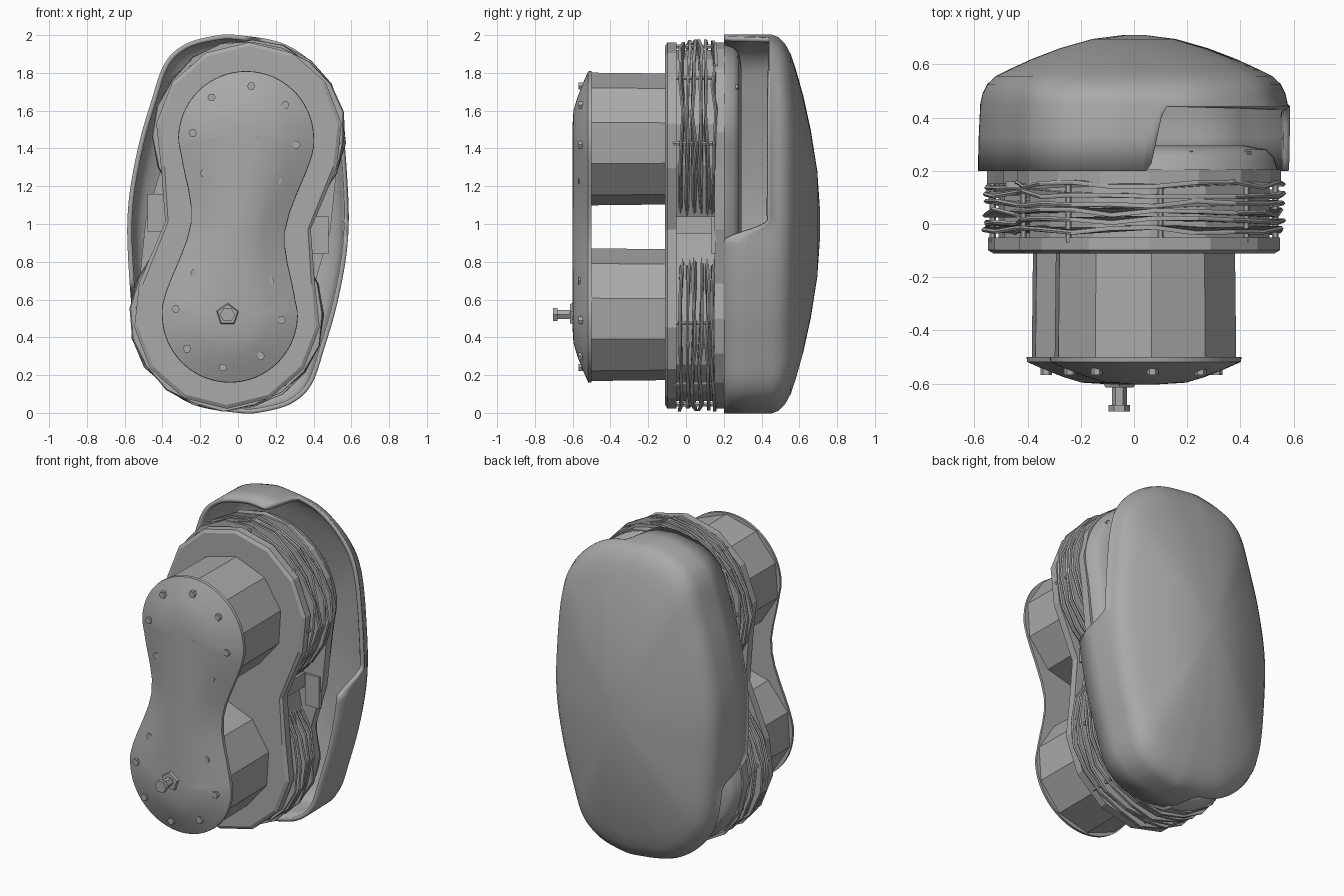
import bpy, bmesh, math, random
from mathutils import Vector

cube = bpy.data.objects.get("Cube")
if cube:
    bpy.data.objects.remove(cube, do_unlink=True)
random.seed(4)

mat = bpy.data.materials.new("plain grey")
mat.use_nodes = True
mat.diffuse_color = (0.4, 0.4, 0.4, 1)
mat.node_tree.nodes["Principled BSDF"].inputs["Base Color"].default_value = (0.4, 0.4, 0.4, 1)


def finish(name, bm, smooth=None):
    bmesh.ops.recalc_face_normals(bm, faces=bm.faces)
    me = bpy.data.meshes.new(name)
    bm.to_mesh(me)
    bm.free()
    me.materials.append(mat)
    ob = bpy.data.objects.new(name, me)
    bpy.context.collection.objects.link(ob)
    if smooth:
        bpy.ops.object.select_all(action='DESELECT')
        ob.select_set(True)
        bpy.context.view_layer.objects.active = ob
        bpy.ops.object.shade_smooth_by_angle(angle=math.radians(smooth))
    return ob


def loft(name, rings, smooth=None, caps=(True, True)):
    """Skin closed rings of equal point count."""
    bm = bmesh.new()
    rows = [[bm.verts.new(p) for p in ring] for ring in rings]
    n = len(rows[0])
    for a, b in zip(rows, rows[1:]):
        for i in range(n):
            j = (i + 1) % n
            bm.faces.new((a[i], a[j], b[j], b[i]))
    for row, cap in zip((rows[0], rows[-1]), caps):
        if cap:
            bm.faces.new(row)
    return finish(name, bm, smooth)


def spline(pts, steps):
    """Closed Catmull-Rom curve through 2D points."""
    out, n = [], len(pts)
    for i in range(n):
        a, b, c, d = (Vector(pts[(i + k) % n]) for k in (-1, 0, 1, 2))
        for s in range(steps):
            t = s / steps
            out.append(0.5 * (2 * b + (c - a) * t + (2 * a - 5 * b + 4 * c - d) * t * t
                              + (3 * b - a - 3 * c + d) * t ** 3))
    return out


def lobes(r, waist, y, cx=0.058, cz=0.475, count=9, steps=1, mid=0.992, arc=(-20, 200)):
    """Two-lobed outline, point-symmetric about (0, mid)."""
    half = [(cx + r * math.cos(a), cz + r * math.sin(a))
            for a in (math.radians(arc[0] + (arc[1] - arc[0]) * i / (count - 1)) for i in range(count))]
    half.append((-waist, 0.02))
    full = half + [(-x, -z) for x, z in half]
    return [(p.x, y, mid + p.y) for p in spline(full, steps)]


def cylinder(name, x, z, y0, y1, r, sides, r2=None, turn=0.0):
    def ring(y, rad):
        return [(x + rad * math.cos(turn + math.tau * i / sides), y,
                 z + rad * math.sin(turn + math.tau * i / sides)) for i in range(sides)]
    return loft(name, [ring(y0, r), ring(y1, r if r2 is None else r2)])


def box(name, lo, hi):
    return loft(name, [[(lo[0], y, lo[2]), (hi[0], y, lo[2]), (hi[0], y, hi[2]), (lo[0], y, hi[2])]
                       for y in (lo[1], hi[1])])


# Flanges and core of the main body
loft("body_core", [lobes(0.455, 0.32, -0.08), lobes(0.455, 0.32, 0.2)])
loft("front_flange", [lobes(0.475, 0.37, -0.11), lobes(0.495, 0.385, -0.098), lobes(0.495, 0.385, -0.05)])
loft("rear_flange", [lobes(0.495, 0.49, 0.15, count=11), lobes(0.495, 0.49, 0.205, count=11)])
loft("rear_cap", [lobes(r, w, y, steps=4) for r, w, y in
                  ((0.485, 0.47, 0.2), (0.47, 0.455, 0.25), (0.44, 0.42, 0.28), (0.36, 0.34, 0.295))], 50)

# Uneven cooling fins
for k in range(6):
    y = -0.024 + 0.034 * k
    base = [(x * s, y + dy, 0.992 + (z - 0.992) * (1 + (s - 1) * 0.6)) for (x, _, z), s, dy in
            ((p, random.uniform(0.985, 1.02), random.uniform(-0.013, 0.013))
             for p in lobes(0.502, 0.28, y, count=15, arc=(-42, 218)))]
    loft("cooling_fin", [[(x, v - 0.008, z) for x, v, z in base],
                         [(x * 1.012, v, z) for x, v, z in base],
                         [(x, v + 0.008, z) for x, v, z in base]])

# Tie rods through the fins, bars and pads at the waist
for s in (1, -1):
    for deg in (-5, 40, 85, 130, 175):
        a = math.radians(deg)
        cylinder("tie_rod", s * (0.058 + 0.475 * math.cos(a)), 0.992 + s * (0.475 + 0.475 * math.sin(a)),
                 -0.07, 0.17, 0.012, 6)
    xs = sorted((s * 0.28, s * 0.37))
    box("waist_bar", (xs[0], -0.06, 0.95), (xs[1], 0.16, 1.04))
    xs = sorted((s * 0.38, s * 0.48))
    box("waist_pad", (xs[0], 0.135, 0.9 - s * 0.06), (xs[1], 0.16, 1.1 - s * 0.06))

# Front cylinders
for name, s in (("upper_cylinder", 1), ("lower_cylinder", -1)):
    cylinder(name, s * 0.043, 0.985 + s * 0.465, -0.51, -0.08, 0.352, 10, 0.347, 0.25)

# Domed front cover
loft("front_cover", [lobes(r, w, y, 0.043, 0.465, 11, 4, 0.985) for r, w, y in
                     ((0.36, 0.25, -0.5), (0.358, 0.248, -0.518), (0.29, 0.19, -0.548),
                      (0.22, 0.135, -0.575), (0.15, 0.085, -0.596), (0.05, 0.025, -0.602))], 40)

# Cover bolts
for x, z in ((0.07, 1.73), (-0.14, 1.67), (0.25, 1.63), (-0.24, 1.48), (0.31, 1.42), (-0.18, 1.27),
             (0.21, 1.23), (-0.23, 0.74), (0.17, 0.70), (-0.33, 0.55), (0.23, 0.49), (-0.27, 0.34),
             (0.12, 0.30), (-0.08, 0.24)):
    cylinder("cover_bolt", x, z, -0.568, -0.535, 0.022, 6)

# Valve stem on the lower lobe
cylinder("valve_base", -0.055, 0.52, -0.615, -0.575, 0.055, 5, 0.075, 0.3)
cylinder("valve_stem", -0.055, 0.52, -0.69, -0.6, 0.028, 6)
cylinder("valve_head", -0.055, 0.52, -0.705, -0.68, 0.04, 6)

# Cap bolts inside the shell openings
for s in (1, -1):
    for x, z in ((0.21, 0.87), (0.42, 0.72), (0.47, 0.42), (0.42, 0.1)):
        cylinder("cap_bolt", s * x, 1 + s * z, 0.23, 0.275, 0.02, 5)

# Hollow rear shell: a tall opening at the upper right, a shorter one at the lower left
half = [(0, 1.0), (0.25, 0.95), (0.44, 0.8), (0.535, 0.6), (0.575, 0.2), (0.575, -0.1),
        (0.525, -0.4), (0.455, -0.65), (0.385, -0.85), (0.28, -0.95), (0.13, -0.995)]
outline = spline(half + [(-x, -z) for x, z in half], 14)


def ease(v, lo, hi):
    t = min(1, max(0, (v - lo) / (hi - lo)))
    return t * t * (3 - 2 * t)


def edge_y(p):
    upper = ease(p.x, 0.05, 0.12) * ease(p.y, -0.09, 0.02)
    lower = ease(-p.x, 0.05, 0.12) * ease(-p.y, 0.32, 0.43)
    return 0.2 + 0.24 * max(upper, lower)


rings = [[(p.x * 1.01, edge_y(p), 1 + p.y) for p in outline],
         [(p.x * 1.005, 0.5 * (edge_y(p) + 0.45), 1 + p.y) for p in outline]]
for y, sx, sz in ((0.45, 0.995, 1.0), (0.49, 0.98, 0.985), (0.525, 0.95, 0.95), (0.555, 0.895, 0.895),
                  (0.58, 0.81, 0.82), (0.62, 0.66, 0.68), (0.66, 0.48, 0.5), (0.695, 0.27, 0.28),
                  (0.709, 0.08, 0.08)):
    rings.append([(p.x * sx, y, 1 + p.y * sz) for p in outline])
shell = loft("rear_shell", rings, 40, (False, True))
# Orient the open shell outward before thickening it
if max(shell.data.polygons, key=lambda f: f.center.y).normal.y < 0:
    shell.data.flip_normals()
wall = shell.modifiers.new("wall", 'SOLIDIFY')
wall.thickness = 0.025
wall.offset = -1
